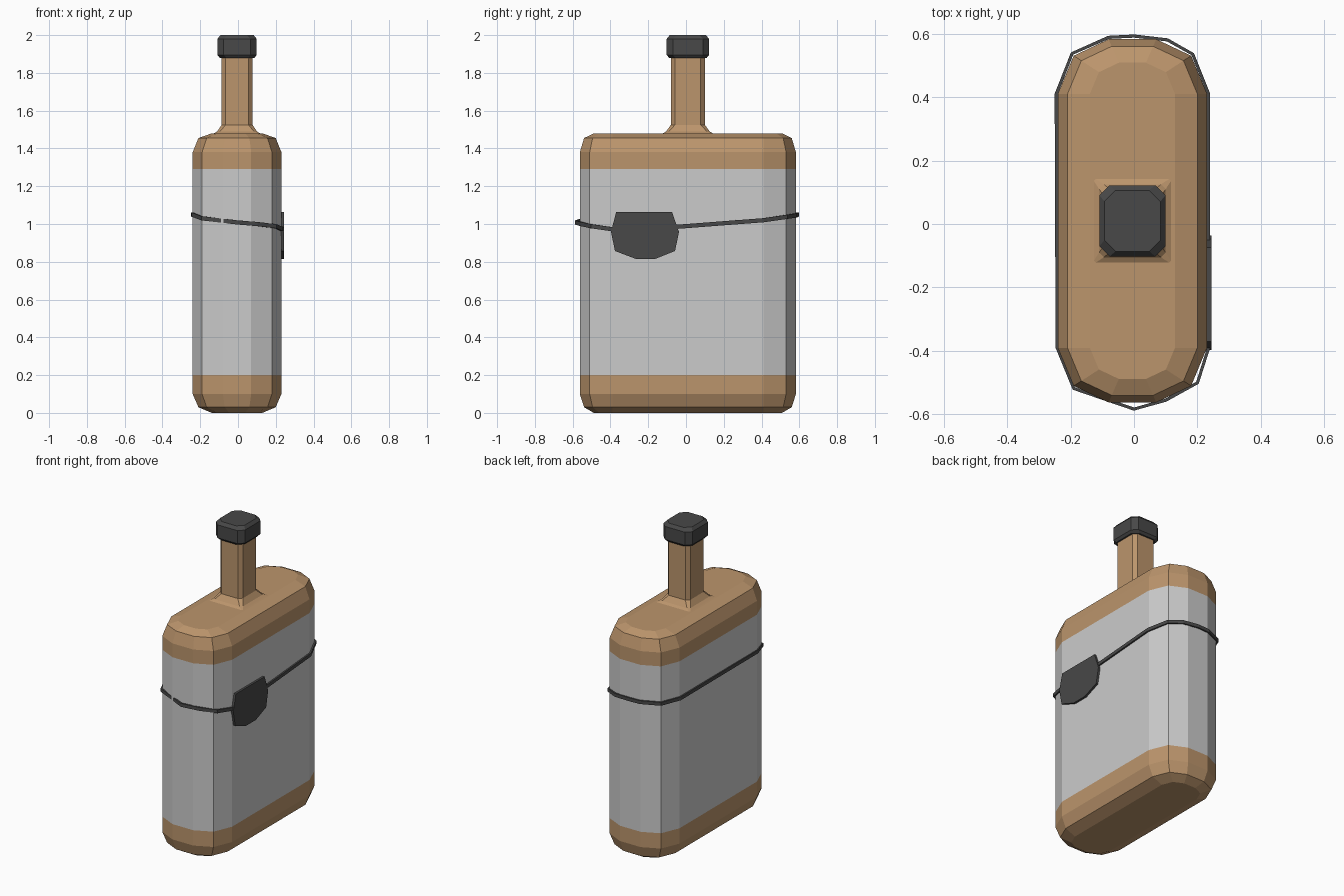
import bpy
from mathutils import Vector

if "Cube" in bpy.data.objects:
    bpy.data.objects.remove(bpy.data.objects["Cube"])


def material(name, rgb):
    m = bpy.data.materials.new(name)
    m.diffuse_color = (*rgb, 1)
    m.use_nodes = True
    m.node_tree.nodes["Principled BSDF"].inputs["Base Color"].default_value = m.diffuse_color
    return m


BROWN = material("brown", (0.50, 0.30, 0.15))
DARK = material("dark", (0.065, 0.065, 0.065))


def loft(name, rings, mat=None, bottom=False, top=False, wrap=False):
    """Skin a stack of equal-length point rings, flat shaded."""
    n = len(rings[0])
    verts = [p for ring in rings for p in ring]
    faces = []
    for k in range(len(rings) if wrap else len(rings) - 1):
        a, b = k * n, ((k + 1) % len(rings)) * n
        for i in range(n):
            j = (i + 1) % n
            faces.append((a + i, a + j, b + j, b + i))
    if bottom:
        faces.append(tuple(reversed(range(n))))
    if top:
        faces.append(tuple(range(len(verts) - n, len(verts))))
    me = bpy.data.meshes.new(name)
    me.from_pydata(verts, [], faces)
    ob = bpy.data.objects.new(name, me)
    bpy.context.collection.objects.link(ob)
    if mat:
        me.materials.append(mat)
    return ob


CX, CY = -0.005, 0.01
QUARTER = [(0.235, 0.0), (0.185, 0.12), (0.075, 0.172)]  # rounded end, from its centre


def body_ring(z, s):
    """Twelve-sided capsule; s shrinks the rounded ends."""
    end = QUARTER + [(-x, y) for x, y in reversed(QUARTER)]
    pts = [(x * s, 0.4 + y * s) for x, y in end]
    pts += [(-x, -y) for x, y in pts]
    return [(CX + x, CY + y, z) for x, y in pts]


def box_ring(z, hx, hy, c):
    """Rectangle with chamfered corners of size c."""
    q = [(hx, hy - c), (hx - c, hy)]
    pts = q + [(-x, y) for x, y in reversed(q)]
    pts += [(-x, -y) for x, y in pts]
    return [(CX + x, CY + y, z) for x, y in pts]


# Bottle body in three bands
loft("bottle_base", [body_ring(z, s) for z, s in
                     ((0, 0.57), (0.03, 0.87), (0.1, 1), (0.2, 1))], BROWN, bottom=True)
loft("label_band", [body_ring(0.2, 1), body_ring(1.29, 1)])
loft("bottle_shoulder", [body_ring(z, s) for z, s in
                         ((1.29, 1), (1.38, 1), (1.455, 0.87), (1.48, 0.57))], BROWN, top=True)

# Neck with flared foot
loft("neck", [box_ring(1.478, 0.125, 0.135, 0.004), box_ring(1.49, 0.105, 0.115, 0.015),
              box_ring(1.525, 0.082, 0.09, 0.022), box_ring(1.89, 0.082, 0.09, 0.022)],
     BROWN, top=True)

# Stopper cap
loft("cap", [box_ring(1.88, 0.092, 0.1, 0.035), box_ring(1.895, 0.104, 0.112, 0.032),
             box_ring(1.98, 0.104, 0.112, 0.032), box_ring(2.0, 0.088, 0.096, 0.035)],
     DARK, bottom=True, top=True)

# Tilted cord around the body
path = [(0.235, -0.39, 0.972), (0.235, -0.05, 0.985), (0.235, 0.41, 1.02),
        (0.185, 0.535, 1.038), (0.105, 0.58, 1.045), (0.0, 0.592, 1.05),
        (-0.08, 0.588, 1.05), (-0.195, 0.537, 1.05), (-0.245, 0.41, 1.05),
        (-0.242, -0.39, 1.05), (-0.19, -0.518, 1.03), (0.0, -0.583, 1.008),
        (0.1, -0.555, 1.0), (0.2, -0.5, 0.988)]
sections = []
for i, p in enumerate(path):
    t = Vector(path[(i + 1) % len(path)]) - Vector(path[i - 1])
    out = Vector((t.y, -t.x, 0)).normalized() * 0.005
    up = Vector((0, 0, 0.011))
    p = Vector(p)
    sections.append([p - out - up, p - out + up, p + out + up, p + out - up])
loft("cord", sections, DARK, wrap=True)

# Hanging tag on the right side
tag = [(-0.37, 1.063), (-0.397, 0.958), (-0.376, 0.857), (-0.265, 0.815),
       (-0.164, 0.815), (-0.058, 0.857), (-0.037, 0.958), (-0.074, 1.063)]
loft("tag", [[(x, y, z) for y, z in tag] for x in (0.226, 0.244)], DARK, bottom=True, top=True)
